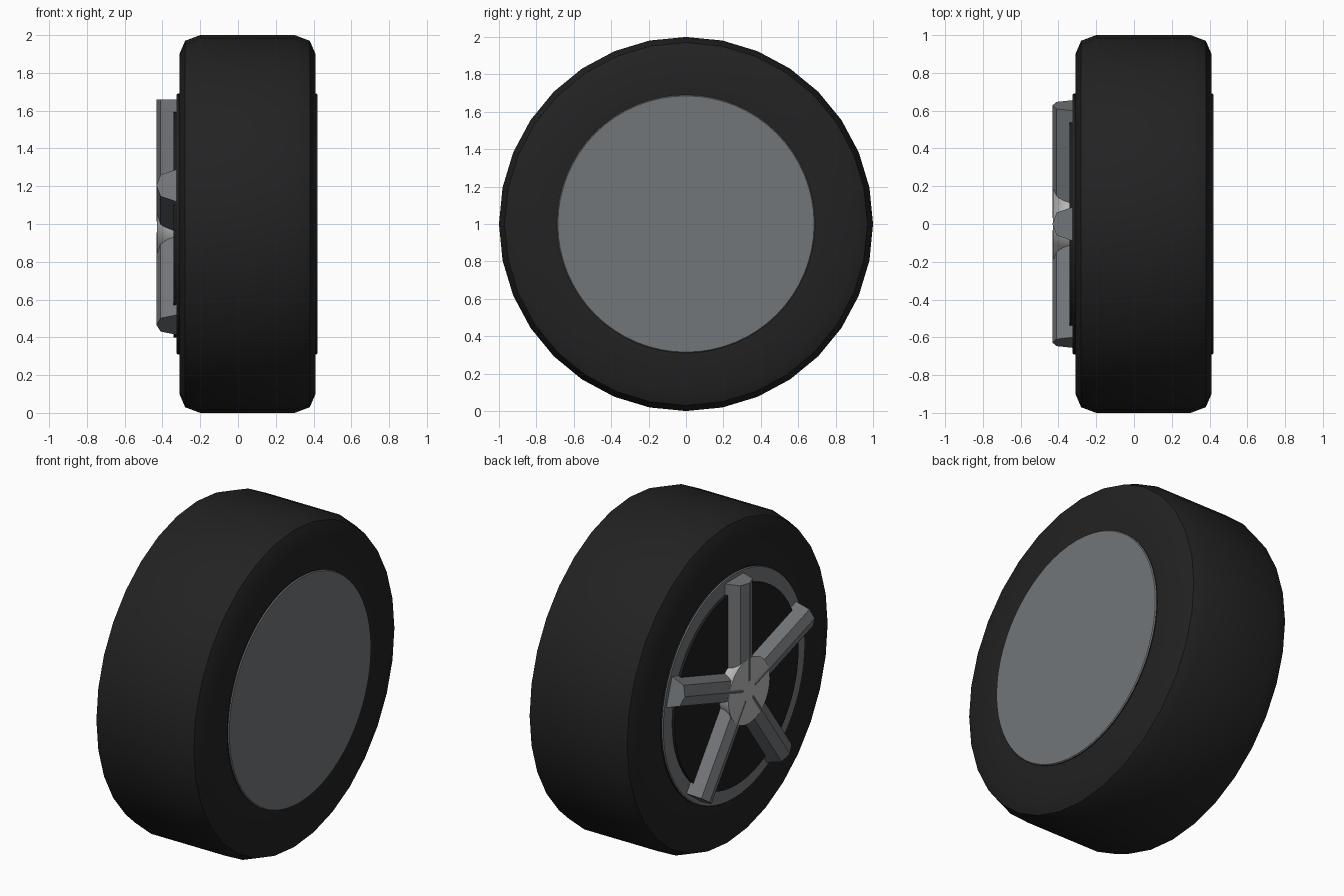
import bpy, bmesh, math
from mathutils import Matrix

cube = bpy.data.objects.get("Cube")
if cube:
    bpy.data.objects.remove(cube, do_unlink=True)


def material(name, rgb):
    m = bpy.data.materials.new(name)
    m.use_nodes = True
    m.diffuse_color = (*rgb, 1)
    m.node_tree.nodes["Principled BSDF"].inputs["Base Color"].default_value = (*rgb, 1)
    return m


rubber = material("rubber_black", (0.016, 0.016, 0.016))
dark = material("dark_backing", (0.012, 0.012, 0.012))
grey = material("rim_grey", (0.17, 0.18, 0.19))
silver = material("hub_silver", (0.5, 0.5, 0.5))

AXLE = Matrix.Translation((0, 0, 1))


def finish(bm, name, mats, smooth=True):
    bmesh.ops.recalc_face_normals(bm, faces=bm.faces)
    mesh = bpy.data.meshes.new(name)
    bm.to_mesh(mesh)
    bm.free()
    obj = bpy.data.objects.new(name, mesh)
    bpy.context.collection.objects.link(obj)
    for m in mats:
        mesh.materials.append(m)
    if smooth:
        bpy.ops.object.select_all(action="DESELECT")
        obj.select_set(True)
        bpy.context.view_layer.objects.active = obj
        bpy.ops.object.shade_smooth_by_angle(angle=math.radians(28))
    return obj


def lathe(name, profile, sides, mats, rule=None):
    """Turn an (x, radius) profile about the axle and cap both ends."""
    bm = bmesh.new()
    rings = []
    for x, r in profile:
        angles = [math.tau * i / sides for i in range(sides)]
        rings.append([bm.verts.new((x, r * math.sin(a), r * math.cos(a))) for a in angles])
    for a, b in zip(rings, rings[1:]):
        for i in range(sides):
            j = (i + 1) % sides
            bm.faces.new((a[i], a[j], b[j], b[i]))
    bm.faces.new(rings[0])
    bm.faces.new(rings[-1])
    bm.normal_update()
    if rule:
        for f in bm.faces:
            f.material_index = rule(f)
    bm.transform(AXLE)
    return finish(bm, name, mats)


# Tyre with chamfered shoulders
lathe("tyre", [(-0.31, 0.69), (-0.31, 0.9), (-0.28, 0.97), (-0.2, 1.0),
               (0.3, 1.0), (0.38, 0.97), (0.41, 0.9), (0.41, 0.69)], 32, [rubber])

# Rim: grey faces on a dark barrel
lathe("rim", [(-0.326, 0.685), (-0.32, 0.69), (0.415, 0.69), (0.421, 0.685)], 64,
      [grey, dark], lambda f: int(abs(f.normal.x) < 0.3))

# Dark disc behind the spokes
lathe("backing_disc", [(-0.342, 0.6), (-0.32, 0.6)], 64, [dark])

# Flared hub
lathe("hub", [(-0.428, 0.2), (-0.4, 0.18), (-0.37, 0.17), (-0.335, 0.17)], 32, [silver])

# Five ridged spokes, the first pointing straight up
section = [(-0.325, 0.09), (-0.41, 0.06), (-0.432, 0), (-0.41, -0.06), (-0.325, -0.09)]
for n in range(5):
    bm = bmesh.new()
    inner, outer = ([bm.verts.new((x, y, r)) for x, y in section] for r in (0.06, 0.66))
    for i in range(len(section)):
        j = (i + 1) % len(section)
        bm.faces.new((inner[i], inner[j], outer[j], outer[i]))
    bm.faces.new(inner)
    bm.faces.new(outer)
    bm.transform(AXLE @ Matrix.Rotation(math.tau * n / 5, 4, "X"))
    finish(bm, f"spoke_{n + 1}", [grey], smooth=False)
